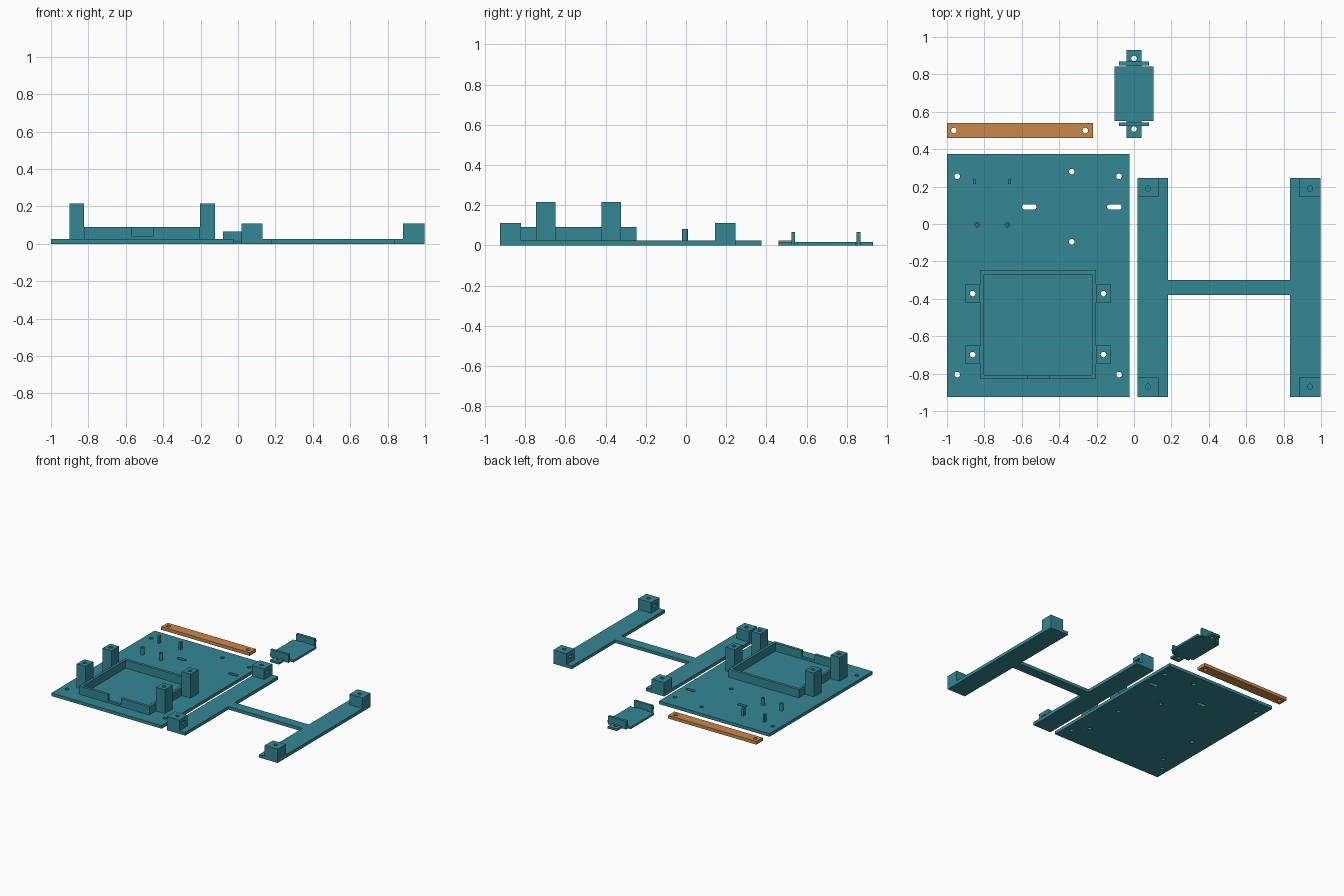
import bpy, bmesh, math

if "Cube" in bpy.data.objects:
    bpy.data.objects.remove(bpy.data.objects["Cube"])


def material(name, rgb):
    m = bpy.data.materials.new(name)
    m.diffuse_color = (*rgb, 1.0)
    m.use_nodes = True
    m.node_tree.nodes["Principled BSDF"].inputs["Base Color"].default_value = m.diffuse_color
    return m


TEAL = material("teal", (0.034, 0.245, 0.295))
ORANGE = material("orange", (0.59, 0.245, 0.068))


def finish(name, bm, mat):
    bmesh.ops.recalc_face_normals(bm, faces=bm.faces)
    mesh = bpy.data.meshes.new(name)
    bm.to_mesh(mesh)
    bm.free()
    mesh.materials.append(mat)
    ob = bpy.data.objects.new(name, mesh)
    bpy.context.collection.objects.link(ob)
    return ob


def prism(name, pts, z0, z1, mat=TEAL):
    """Extrude a flat outline from z0 to z1."""
    bm = bmesh.new()
    face = bm.faces.new([bm.verts.new((x, y, z0)) for x, y in pts])
    new = bmesh.ops.extrude_face_region(bm, geom=[face])["geom"]
    bmesh.ops.translate(bm, vec=(0, 0, z1 - z0),
                        verts=[v for v in new if isinstance(v, bmesh.types.BMVert)])
    return finish(name, bm, mat)


def box(name, x0, x1, y0, y1, z0, z1, mat=TEAL):
    return prism(name, [(x0, y0), (x1, y0), (x1, y1), (x0, y1)], z0, z1, mat)


def slot(name, x, y, r, half=0.0, z0=-0.1, z1=0.4, n=24, mat=TEAL):
    """Round prism, or a stadium when half > 0."""
    pts = []
    for i in range(n + 1 if half else n):
        a = -math.pi / 2 + 2 * math.pi * i / n
        if half and i == n // 2:
            pts.append((x + half, y + r))
            pts.append((x - half, y + r))
            continue
        side = half if i < n // 2 else -half
        pts.append((x + side + r * math.cos(a), y + r * math.sin(a)))
    return prism(name, pts, z0, z1, mat)


def cut(ob, cutters):
    for c in cutters:
        c.hide_render = True
        mod = ob.modifiers.new("cut", "BOOLEAN")
        mod.operation, mod.solver, mod.object = "DIFFERENCE", "EXACT", c
        bpy.context.view_layer.objects.active = ob
        bpy.ops.object.modifier_apply(modifier=mod.name)
        bpy.data.objects.remove(c)
    return ob


def hole(x, y, r=0.015, z0=-0.1):
    return slot("hole_cutter", x, y, r, z0=z0)


T = 0.025  # plate thickness
POSTS = [(x, y) for x in (-0.863, -0.163) for y in (-0.372, -0.698)]

# Base plate with screw holes and cable slots
plate = box("base_plate", -1, -0.025, -0.925, 0.375, 0, T)
screws = [(x, y) for x in (-0.945, -0.08) for y in (0.255, -0.805)]
screws += [(-0.333, 0.28), (-0.333, -0.095)]
cut(plate, [hole(x, y) for x, y in screws + POSTS]
    + [slot("slot_cutter", x, 0.091, 0.014, 0.025) for x in (-0.56, -0.105)])

# Open tray walls with a notch in the front wall
tray = box("tray_wall", -0.823, -0.203, -0.828, -0.247, T, 0.09)
cut(tray, [box("tray_cutter", -0.803, -0.224, -0.806, -0.269, 0, 0.2),
           box("notch_cutter", -0.57, -0.455, -0.9, -0.79, 0.04, 0.2)])

# Tall drilled posts beside the tray
for x, y in POSTS:
    sx = 1 if x > -0.5 else -1
    inner = -0.513 + sx * 0.31
    outer = inner + sx * 0.079
    cut(box("tall_post", min(inner, outer), max(inner, outer),
            y - 0.048, y + 0.048, T, 0.215), [hole(x, y)])

# Small circuit board supports
for x in (-0.84, -0.677):
    cut(slot("board_peg", x, -0.004, 0.015, z0=T, z1=0.08),
        [hole(x, -0.004, 0.006, T + 0.005)])
for x in (-0.853, -0.665):
    box("board_clip", x - 0.008, x + 0.008, 0.213, 0.237, T, 0.085)

# H-shaped frame
prism("leg_frame", [(0.02, -0.925), (0.182, -0.925), (0.182, -0.38), (0.835, -0.38),
                    (0.835, -0.925), (0.998, -0.925), (0.998, 0.247), (0.835, 0.247),
                    (0.835, -0.3), (0.182, -0.3), (0.182, 0.247), (0.02, 0.247)], 0, T)

# Corner blocks with a screw hole and an inward nut slot
for x0, x1, hx, s in ((0.02, 0.13, 0.075, 1), (0.883, 0.998, 0.941, -1)):
    for y0, y1, hy in ((-0.925, -0.822, -0.87), (0.145, 0.247, 0.19)):
        a, b = hx - s * 0.025, hx + s * 0.1
        cut(box("corner_block", x0, x1, y0, y1, T, 0.11),
            [hole(hx, hy, 0.014, 0.035),
             box("nut_cutter", min(a, b), max(a, b), hy - 0.025, hy + 0.025, 0.06, 0.08)])

# Orange strap
cut(box("strap", -1, -0.22, 0.46, 0.54, 0, T, ORANGE),
    [hole(-0.963, 0.5), hole(-0.26, 0.5)])

# Small holder with end tabs and upright lips
holder = prism("holder_plate", [
    (-0.04, 0.46), (0.04, 0.46), (0.04, 0.551), (0.105, 0.551), (0.105, 0.843), (0.04, 0.843),
    (0.04, 0.93), (-0.04, 0.93), (-0.04, 0.843), (-0.103, 0.843), (-0.103, 0.551),
    (-0.04, 0.551)], 0, 0.016)
cut(holder, [hole(0, 0.885), hole(0, 0.508)])
for y0, y1 in ((0.524, 0.543), (0.848, 0.869)):
    box("holder_lip", -0.08, 0.08, y0, y1, 0, 0.065)
